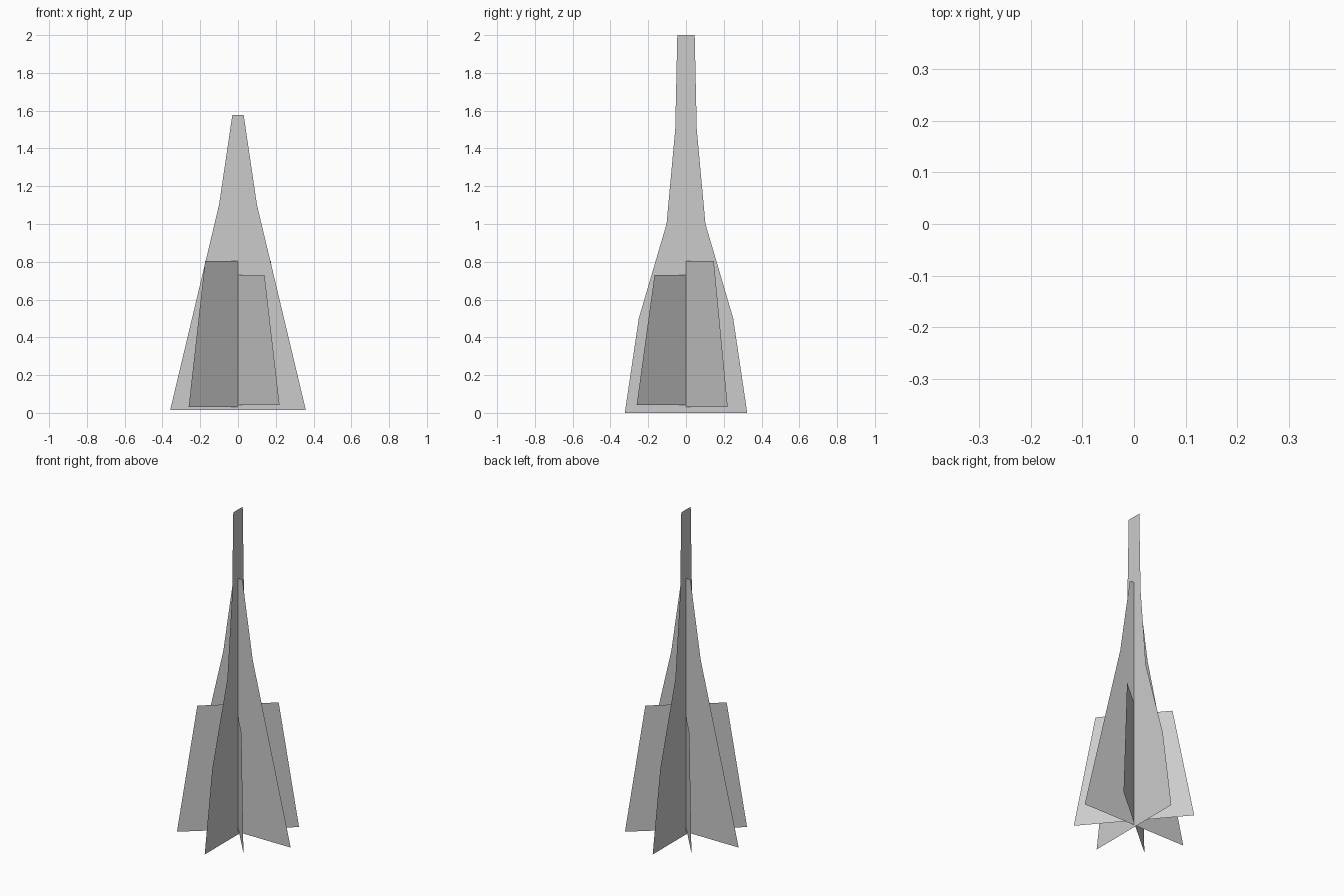
import bpy, math

if "Cube" in bpy.data.objects:
    bpy.data.objects.remove(bpy.data.objects["Cube"])


def card(name, profile, angle):
    """Flat upright card: (half width, height) rows mirrored about the z axis."""
    c, s = math.cos(math.radians(angle)), math.sin(math.radians(angle))
    verts, faces = [], []
    for w, z in profile:
        verts += [(-w * c, -w * s, z), (w * c, w * s, z)]
    for i in range(len(profile) - 1):
        a = 2 * i
        faces.append((a, a + 1, a + 3, a + 2))
    mesh = bpy.data.meshes.new(name)
    mesh.from_pydata(verts, [], faces)
    obj = bpy.data.objects.new(name, mesh)
    bpy.context.collection.objects.link(obj)
    return obj


# Tall card seen from the side
card("tall_foliage_card",
     [(0.324, 0.0), (0.25, 0.5), (0.103, 1.0), (0.057, 1.5), (0.046, 2.0)], 90)

# Wide card seen from the front
card("wide_foliage_card",
     [(0.359, 0.015), (0.10, 1.103), (0.03, 1.577)], 0)

# Short diagonal cards, crossing at right angles
card("short_foliage_card_a", [(0.342, 0.031), (0.228, 0.803)], 40.2)
card("short_foliage_card_b", [(0.341, 0.043), (0.218, 0.729)], -49.9)
